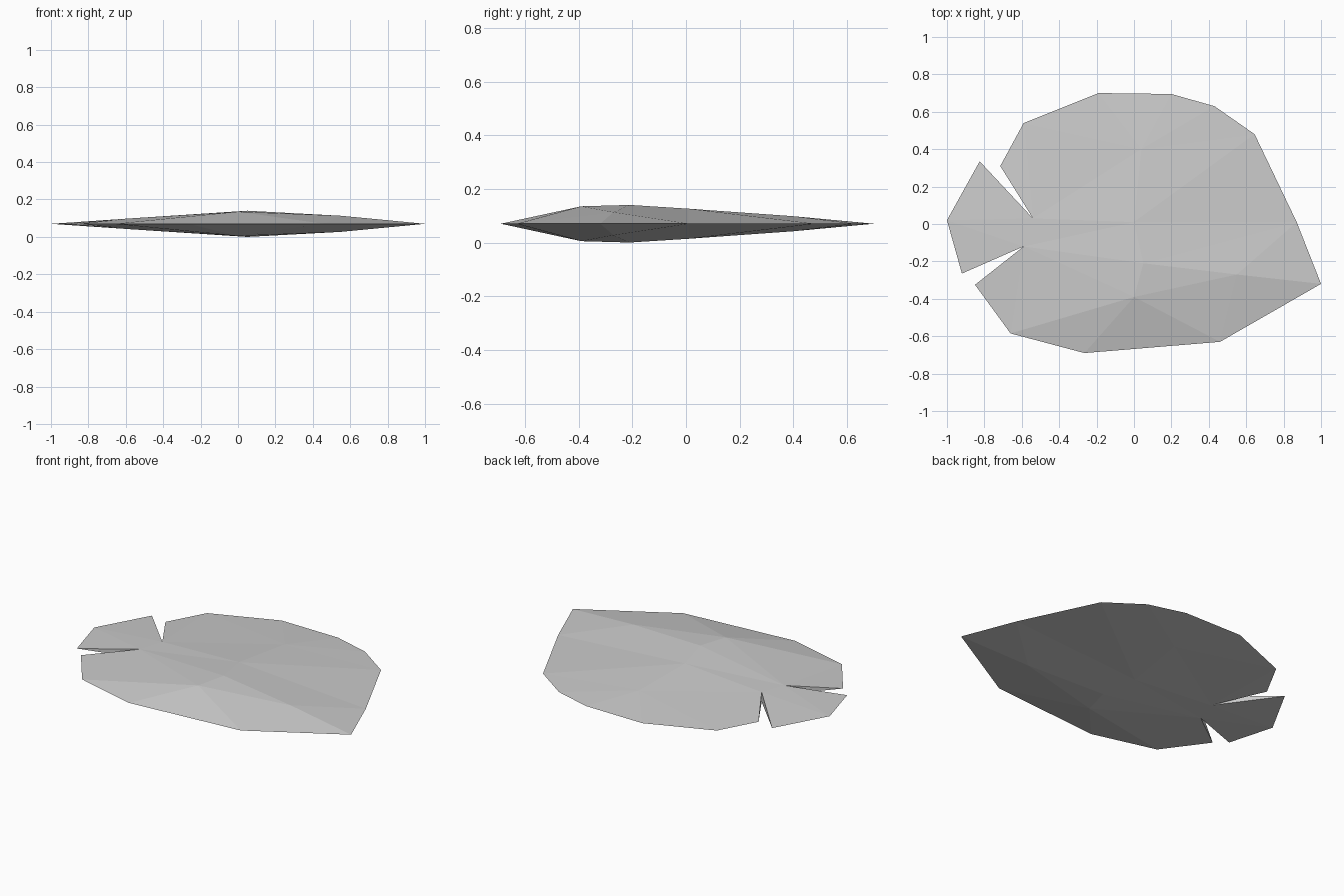
import bpy
import bmesh

cube = bpy.data.objects.get("Cube")
if cube:
    bpy.data.objects.remove(cube, do_unlink=True)

MID = 0.07  # height of the sharp rim

# Rim outline, lettered clockwise from the back
rim = dict(zip("abcdefghijlmnpq", [
    (-.19, .7), (.2, .695), (.43, .63), (.645, .48), (.87, .01),
    (1, -.32), (.46, -.63), (-.265, -.69), (-.66, -.585), (-.85, -.325),
    (-.92, -.265), (-1, .02), (-.825, .335), (-.715, .31), (-.59, .54)]))

# Raised points with half thickness: ridge, plateau and the two notch tips
raised = {
    "A": (0, -.39, .065), "B": (.05, -.21, .07), "C": (.55, -.27, .043),
    "D": (0, .01, .056), "E": (.04, .4, .028),
    "k": (-.59, -.12, .028), "o": (-.54, .03, .03),
}

# Facet fans: a hub point followed by the chain around it
fans = ["ABkihgCB", "CgfeB", "BeDk", "DedEok", "Edcbaqo",
        "oqp", "onmk", "kml", "kji"]

bm = bmesh.new()
edge = {n: bm.verts.new((x, y, MID)) for n, (x, y) in rim.items()}
sides = []
for sign in (1, -1):
    points = dict(edge)
    for n, (x, y, h) in raised.items():
        points[n] = bm.verts.new((x, y, MID + sign * h))
    sides.append(points)
    for hub, *chain in fans:
        for p, q in zip(chain, chain[1:]):
            bm.faces.new([points[n] for n in (hub, p, q)])

# Walls of the two notches
upper, lower = sides
for tip, ends in (("k", "jl"), ("o", "np")):
    for end in ends:
        bm.faces.new((edge[end], upper[tip], lower[tip]))

bmesh.ops.recalc_face_normals(bm, faces=bm.faces[:])
mesh = bpy.data.meshes.new("stone_flake")
bm.to_mesh(mesh)
bm.free()

# Plain grey stone
grey = bpy.data.materials.new("stone_grey")
grey.use_nodes = True
colour = (.6, .6, .6, 1)
grey.diffuse_color = colour
grey.node_tree.nodes["Principled BSDF"].inputs["Base Color"].default_value = colour
mesh.materials.append(grey)

flake = bpy.data.objects.new("stone_flake", mesh)
bpy.context.collection.objects.link(flake)
